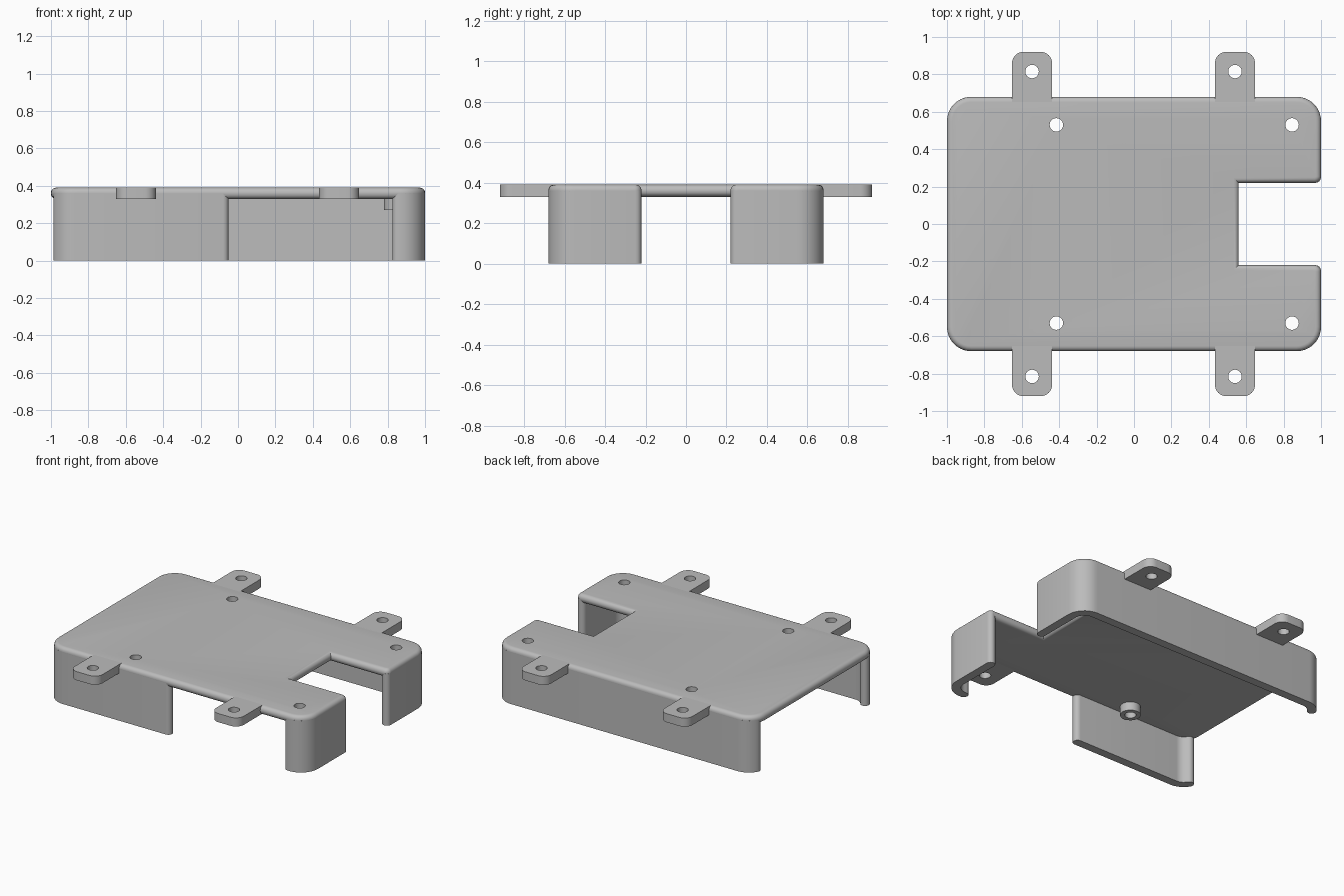
import bpy, bmesh, math
from mathutils import Vector

if "Cube" in bpy.data.objects:
    bpy.data.objects.remove(bpy.data.objects["Cube"])

TOP, UNDER = 0.39, 0.33
THICK = TOP - UNDER
HALF_Y, CORNER = 0.68, 0.13
NOTCH_X, NOTCH_Y = 0.56, 0.22
TAB_X = (-0.545, 0.54)
BOSS_X, BOSS_Y = (-0.415, 0.845), 0.53
HOLE = 0.036

grey = bpy.data.materials.new("light grey plastic")
grey.use_nodes = True
grey.diffuse_color = (0.5, 0.5, 0.5, 1)
grey.node_tree.nodes["Principled BSDF"].inputs["Base Color"].default_value = (0.5, 0.5, 0.5, 1)


def arc(cx, cy, r, a0, a1, n=10):
    angles = [math.radians(a0 + (a1 - a0) * i / n) for i in range(n + 1)]
    return [Vector((cx + r * math.cos(a), cy + r * math.sin(a))) for a in angles]


def rounded(corners, n=8):
    """Outline from (x, y, radius) corners, each replaced by a tangent arc."""
    pts = []
    for i, (x, y, r) in enumerate(corners):
        p = Vector((x, y))
        if r == 0:
            pts.append(p)
            continue
        before = (Vector(corners[i - 1][:2]) - p).normalized()
        after = (Vector(corners[(i + 1) % len(corners)][:2]) - p).normalized()
        c = p + (before + after) * r
        for k in range(n + 1):
            t = k / n * math.pi / 2
            pts.append(c - after * r * math.cos(t) - before * r * math.sin(t))
    return pts


def stroke(path, width):
    """Outline of a thick line with round ends."""
    h = width / 2
    left, right = [], []
    for i, p in enumerate(path):
        d = (path[min(i + 1, len(path) - 1)] - path[max(i - 1, 0)]).normalized()
        side = Vector((-d.y, d.x)) * h
        left.append(p + side)
        right.append(p - side)

    def cap(p, start):
        a = math.degrees(math.atan2(start.y - p.y, start.x - p.x))
        return arc(p.x, p.y, h, a, a + 180, 8)[1:-1]
    return (right + cap(path[-1], right[-1]) + left[::-1] + cap(path[0], left[0]))


def prism(name, outline, z0, z1, rim=0):
    bm = bmesh.new()
    base = bm.faces.new([bm.verts.new((p.x, p.y, z0)) for p in outline])
    up = bmesh.ops.extrude_face_region(bm, geom=[base])["geom"]
    bmesh.ops.translate(bm, vec=(0, 0, z1 - z0),
                        verts=[v for v in up if isinstance(v, bmesh.types.BMVert)])
    bmesh.ops.recalc_face_normals(bm, faces=bm.faces)
    if rim:
        edges = [e for e in bm.edges if abs(e.verts[0].co.z - e.verts[1].co.z) < 1e-5]
        bmesh.ops.bevel(bm, geom=edges, offset=rim, segments=5, profile=0.5,
                        affect='EDGES', clamp_overlap=False)
    mesh = bpy.data.meshes.new(name)
    bm.to_mesh(mesh)
    bm.free()
    mesh.materials.append(grey)
    ob = bpy.data.objects.new(name, mesh)
    bpy.context.collection.objects.link(ob)
    return ob


def drill(ob, holes):
    """Cut vertical screw holes, then discard the cutters."""
    bpy.context.view_layer.objects.active = ob
    for x, y in holes:
        cutter = prism("hole_cutter", arc(x, y, HOLE, 0, 360, 24)[:-1], 0.1, 0.6)
        mod = ob.modifiers.new("hole", 'BOOLEAN')
        mod.object, mod.solver = cutter, 'EXACT'
        bpy.ops.object.modifier_apply(modifier=mod.name)
        bpy.data.objects.remove(cutter)


parts = []

# Top plate with a notch in one end and a rounded rim
plate = prism("top_plate", rounded([
    (-1, -HALF_Y, CORNER), (1, -HALF_Y, CORNER), (1, -NOTCH_Y, 0.035), (NOTCH_X, -NOTCH_Y, 0),
    (NOTCH_X, NOTCH_Y, 0), (1, NOTCH_Y, 0.035), (1, HALF_Y, CORNER), (-1, HALF_Y, CORNER)]),
    UNDER, TOP, rim=0.028)
drill(plate, [(x, s * BOSS_Y) for x in BOSS_X for s in (-1, 1)])
parts.append(plate)

# Side walls: centre lines that follow the plate edge
mid = CORNER - THICK / 2
cx, cy = 1 - CORNER, HALF_Y - CORNER
line_y = HALF_Y - THICK / 2
notch_end = NOTCH_Y + THICK / 2
curl = arc(-cx, -cy, mid, 210, 270)
turn = arc(cx, -cy, mid, 270, 360)
tip = [Vector((1 - THICK / 2, -notch_end))]
back_path = [Vector((p.x, -p.y)) for p in curl + turn + tip][::-1]
walls = {
    "front_wall": curl + [Vector((-0.08, -line_y))],
    "front_corner_wall": [Vector((0.855, -line_y))] + turn + tip,
    "back_wall": back_path,
}
for name, path in walls.items():
    parts.append(prism(name, stroke(path, THICK), 0, (TOP + UNDER) / 2))

# Mounting tabs and screw bosses on both long sides
for s, side in ((-1, "front"), (1, "back")):
    for x, end in zip(TAB_X, ("right", "left")):
        y0, y1, w = s * 0.645, s * 0.92, s * 0.107
        tab = prism(f"{side}_{end}_tab", rounded([
            (x - w, y0, 0), (x + w, y0, 0), (x + w, y1, 0.06), (x - w, y1, 0.06)]), UNDER, TOP)
        drill(tab, [(x, s * 0.815)])
        parts.append(tab)
    for x, end in zip(BOSS_X, ("right", "left")):
        boss = prism(f"{side}_{end}_boss", arc(x, s * BOSS_Y, 0.065, 0, 360, 32)[:-1],
                     0.27, UNDER + 0.005)
        drill(boss, [(x, s * BOSS_Y)])
        parts.append(boss)

# Smooth curved faces, keep hard edges
bpy.ops.object.select_all(action='DESELECT')
for ob in parts:
    ob.select_set(True)
bpy.context.view_layer.objects.active = plate
bpy.ops.object.shade_smooth_by_angle(angle=math.radians(35))
